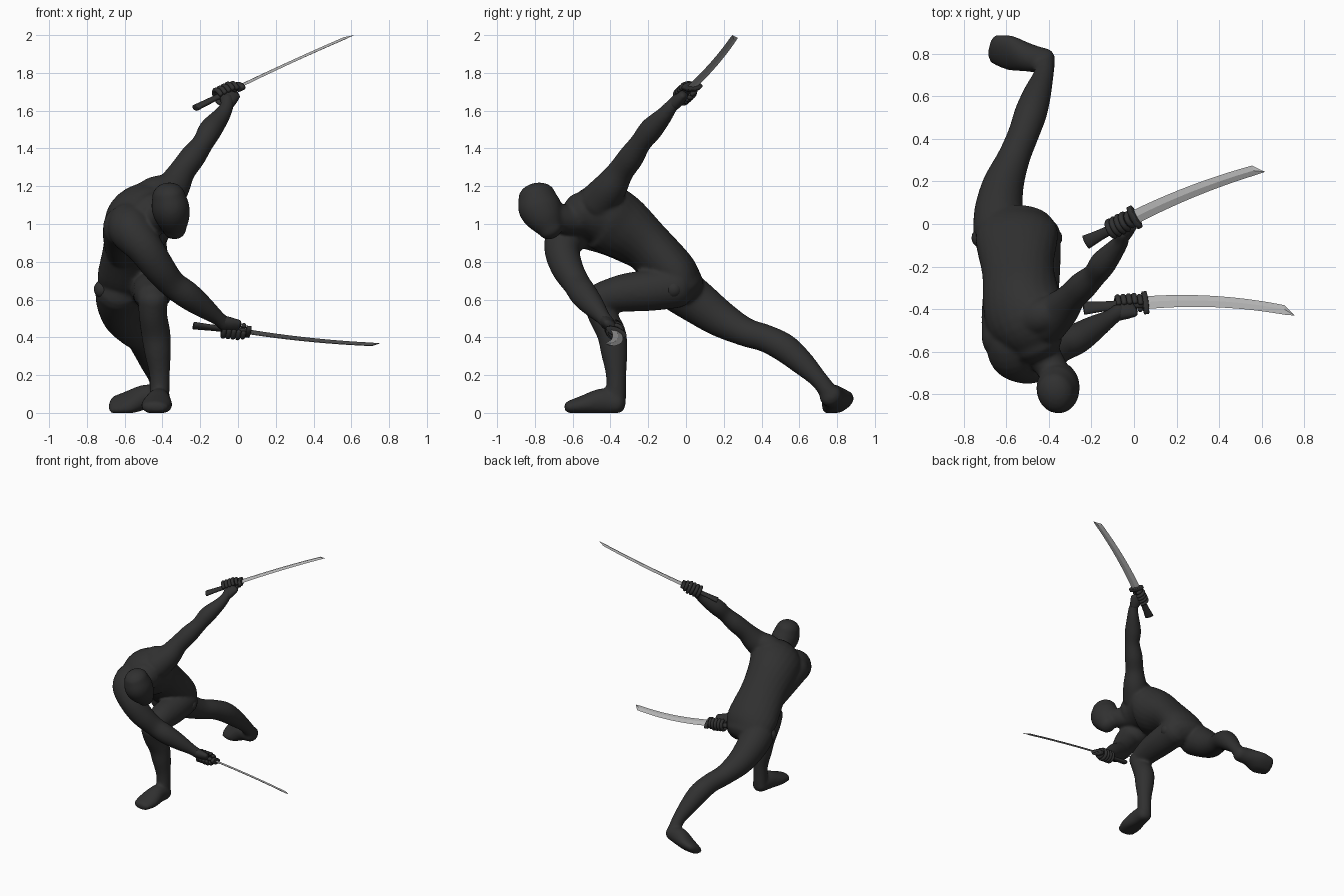
import bpy, bmesh, math
from mathutils import Vector as V

if "Cube" in bpy.data.objects:
    bpy.data.objects.remove(bpy.data.objects["Cube"])


def material(name, c):
    m = bpy.data.materials.new(name)
    m.diffuse_color = (c, c, c, 1)
    m.use_nodes = True
    m.node_tree.nodes["Principled BSDF"].inputs["Base Color"].default_value = m.diffuse_color
    return m


BLACK = material("matte black", 0.03)
STEEL = material("steel grey", 0.48)


def make(name, bm, mat, smooth=True):
    bmesh.ops.recalc_face_normals(bm, faces=bm.faces)
    for f in bm.faces:
        f.smooth = smooth
    me = bpy.data.meshes.new(name)
    bm.to_mesh(me)
    bm.free()
    ob = bpy.data.objects.new(name, me)
    bpy.context.collection.objects.link(ob)
    me.materials.append(mat)
    return ob


def spline(vals, steps):
    """Catmull-Rom through lists of equal length."""
    out, n = [], len(vals)
    for i in range(n - 1):
        a, b, c, d = vals[max(i - 1, 0)], vals[i], vals[i + 1], vals[min(i + 2, n - 1)]
        for k in range(steps):
            t = k / steps
            out.append([0.5 * (2 * q + (r - p) * t + (2 * p - 5 * q + 4 * r - s) * t * t
                        + (3 * q - p - 3 * r + s) * t ** 3) for p, q, r, s in zip(a, b, c, d)])
    return out + [list(vals[-1])]


def loft(bm, secs, side, side2=None, sides=24, steps=5, rounding=0.8):
    """Skin of elliptical sections (x, y, z, half width, half depth) with domed ends."""
    pts = spline(secs, steps)
    n = len(pts)
    rings = []
    for i, p in enumerate(pts):
        t = (V(pts[min(i + 1, n - 1)][:3]) - V(pts[max(i - 1, 0)][:3])).normalized()
        s = V(side).lerp(V(side2 or side), i / (n - 1))
        s = (s - t * s.dot(t)).normalized()
        ring = (V(p[:3]), s, t.cross(s), p[3], p[4])
        dome = []
        if i in (0, n - 1):
            sg = -1 if i == 0 else 1
            for a in (0.4, 0.8, 1.15, 1.45):
                c = math.cos(a)
                off = t * sg * rounding * min(p[3], p[4]) * math.sin(a)
                dome.append((ring[0] + off, s, ring[2], p[3] * c, p[4] * c))
        rings += dome[::-1] + [ring] if i == 0 else [ring] + dome
    prev = None
    for c, s, d, rs, rd in rings:
        cur = []
        for k in range(sides):
            a = 2 * math.pi * k / sides
            q = c + s * rs * math.cos(a) + d * rd * math.sin(a)
            q.z = max(q.z, 0.0)
            cur.append(bm.verts.new(q))
        if prev:
            for k in range(sides):
                j = (k + 1) % sides
                bm.faces.new((prev[k], prev[j], cur[j], cur[k]))
        else:
            bm.faces.new(cur[::-1])
        prev = cur
    bm.faces.new(prev)


def limb(bm, secs, side=(1, 0, 0)):
    loft(bm, [(x, y, z, r, r) for x, y, z, r in secs], side)


body = bmesh.new()
# torso, twisting from the hips to the shoulder line
loft(body, [(-.55, -.01, .67, .18, .11), (-.55, -.07, .74, .195, .13),
            (-.545, -.215, .89, .172, .135), (-.53, -.35, .99, .185, .17),
            (-.50, -.46, 1.05, .195, .165), (-.46, -.56, 1.05, .13, .115)],
     (1, 0, 0), (.68, .5, .53))
# muscle from the flank up to the lowered shoulder, and the raised shoulder's cap
limb(body, [(-.61, -.24, .85, .09), (-.615, -.4, .93, .1), (-.60, -.54, .985, .115)])
limb(body, [(-.49, -.44, 1.13, .09), (-.43, -.43, 1.165, .09), (-.36, -.41, 1.19, .075)], (0, 1, 0))
# neck and head
limb(body, [(-.47, -.53, 1.05, .10), (-.42, -.62, 1.025, .08), (-.36, -.72, 1.05, .07)])
loft(body, [(-.367, -.79, 1.148, .088, .1), (-.358, -.775, 1.09, .1, .115),
            (-.345, -.745, 1.03, .09, .1), (-.335, -.715, .972, .062, .067)], (1, .2, 0))
# raised arm
limb(body, [(-.41, -.46, 1.12, .105), (-.345, -.40, 1.195, .09), (-.295, -.345, 1.28, .07),
            (-.24, -.29, 1.355, .068), (-.185, -.24, 1.43, .057), (-.145, -.185, 1.50, .062),
            (-.09, -.12, 1.57, .047), (-.06, -.08, 1.62, .036), (-.055, -.04, 1.66, .035)])
# lowered arm, crossing in front of the chest
limb(body, [(-.575, -.55, 1.0, .12), (-.56, -.615, .96, .118), (-.49, -.655, .87, .096),
            (-.42, -.63, .77, .085), (-.35, -.58, .685, .073), (-.27, -.54, .625, .073),
            (-.19, -.49, .565, .06), (-.11, -.44, .505, .04), (-.07, -.41, .47, .038)])
# front leg: thigh, shin, foot
limb(body, [(-.46, -.05, .67, .115), (-.455, -.19, .65, .11), (-.455, -.33, .635, .1),
            (-.455, -.45, .61, .082)])
limb(body, [(-.45, -.47, .60, .08), (-.45, -.445, .52, .075), (-.435, -.395, .42, .077),
            (-.425, -.38, .32, .07), (-.415, -.37, .2, .054), (-.415, -.37, .07, .052)])
loft(body, [(-.41, -.365, .05, .057, .058), (-.42, -.44, .06, .065, .07),
            (-.43, -.54, .042, .082, .052), (-.44, -.615, .03, .07, .035)], (1, 0, 0))
# trailing leg and foot
limb(body, [(-.63, -.03, .65, .125), (-.635, .06, .585, .115), (-.615, .18, .50, .098),
            (-.565, .31, .43, .077), (-.52, .42, .395, .073), (-.485, .52, .345, .076),
            (-.455, .61, .27, .066), (-.425, .70, .18, .048), (-.42, .755, .11, .048)])
loft(body, [(-.415, .765, .09, .06, .055), (-.49, .78, .085, .066, .064),
            (-.58, .803, .055, .09, .05), (-.655, .822, .042, .078, .034)], (0, .87, .5))
ob = make("body", body, BLACK)
rm = ob.modifiers.new("merge", 'REMESH')
rm.mode = 'VOXEL'
rm.voxel_size = 0.011
rm.use_smooth_shade = True
sm = ob.modifiers.new("soften", 'SMOOTH')
sm.factor = 0.5
sm.iterations = 5

# hip joint balls
for name, x in (("left_hip_joint", -.385), ("right_hip_joint", -.715)):
    bm = bmesh.new()
    bmesh.ops.create_uvsphere(bm, u_segments=20, v_segments=12, radius=0.048)
    bmesh.ops.translate(bm, verts=bm.verts, vec=(x, -.065, .655))
    make(name, bm, BLACK)


def sword_and_hand(name, pommel, guard, tip, wide, wrist, sag):
    pommel, guard, tip, wide, wrist = map(V, (pommel, guard, tip, wide, wrist))
    d = (guard - pommel).normalized()
    bd = (tip - guard).normalized()
    w = (wide - bd * wide.dot(bd)).normalized()
    nrm = bd.cross(w)

    # grip, flaring towards the pommel
    bm = bmesh.new()
    mid = pommel.lerp(guard, .4)
    loft(bm, [(*pommel, .034, .017), (*mid, .024, .015), (*guard, .024, .015)],
         w, sides=16, steps=4, rounding=.2)
    make(name + "_grip", bm, BLACK)
    # oval guard
    bm = bmesh.new()
    loft(bm, [(*(guard - d * .008), .058, .024), (*(guard + d * .014), .058, .024)],
         w, sides=24, steps=1, rounding=.15)
    make(name + "_guard", bm, BLACK)

    # curved blade: flat diamond section, slanted point
    bm = bmesh.new()
    prev, N = None, 20
    length = (tip - guard).length
    for i in range(N + 1):
        t = i / N
        c = guard + bd * length * .93 * t + w * (sag * 4 * t * (1 - t))
        h = .033 - .009 * t
        c += w * h * t
        cur = [bm.verts.new(c + v) for v in (w * h, nrm * .007, -w * h, -nrm * .007)]
        if prev:
            for k in range(4):
                bm.faces.new((prev[k], prev[(k + 1) % 4], cur[(k + 1) % 4], cur[k]))
        else:
            bm.faces.new(cur[::-1])
        prev = cur
    end = bm.verts.new(tip)
    for k in range(4):
        bm.faces.new((prev[k], prev[(k + 1) % 4], end))
    make(name + "_blade", bm, STEEL, False)

    # palm from the wrist to the grip
    hold = guard - d * .07
    out = (hold - wrist)
    out = (out - d * out.dot(d)).normalized()
    bm = bmesh.new()
    knuckle = hold - out * .025
    loft(bm, [(*wrist, .036, .032), (*wrist.lerp(knuckle, .55), .048, .032),
              (*knuckle, .055, .026)], d, sides=16, steps=4)
    make(name + "_palm", bm, BLACK)
    # fingers curled round the grip, and the thumb
    bm = bmesh.new()
    across = d.cross(out)
    for k in range(5):
        c = guard - d * (.022 + .026 * k)
        r = .039 if k else .031
        path = []
        for j in range(8):
            a = math.radians(-130 + 250 * j / 7) * (-1 if k == 0 else 1)
            path.append((*(c + out * r * math.cos(a) + across * r * math.sin(a)), .013, .013))
        loft(bm, path, d, sides=10, steps=2)
    make(name + "_fingers", bm, BLACK)


sword_and_hand("raised_sword", (-.225, -.085, 1.615), (0, .03, 1.725), (.615, .245, 2.0),
               (-.35, .93, .1), (-.055, -.06, 1.635), .012)
sword_and_hand("lowered_sword", (-.235, -.395, .462), (.05, -.37, .43), (.755, -.43, .368),
               (.05, .9, -.38), (-.09, -.425, .485), .022)
